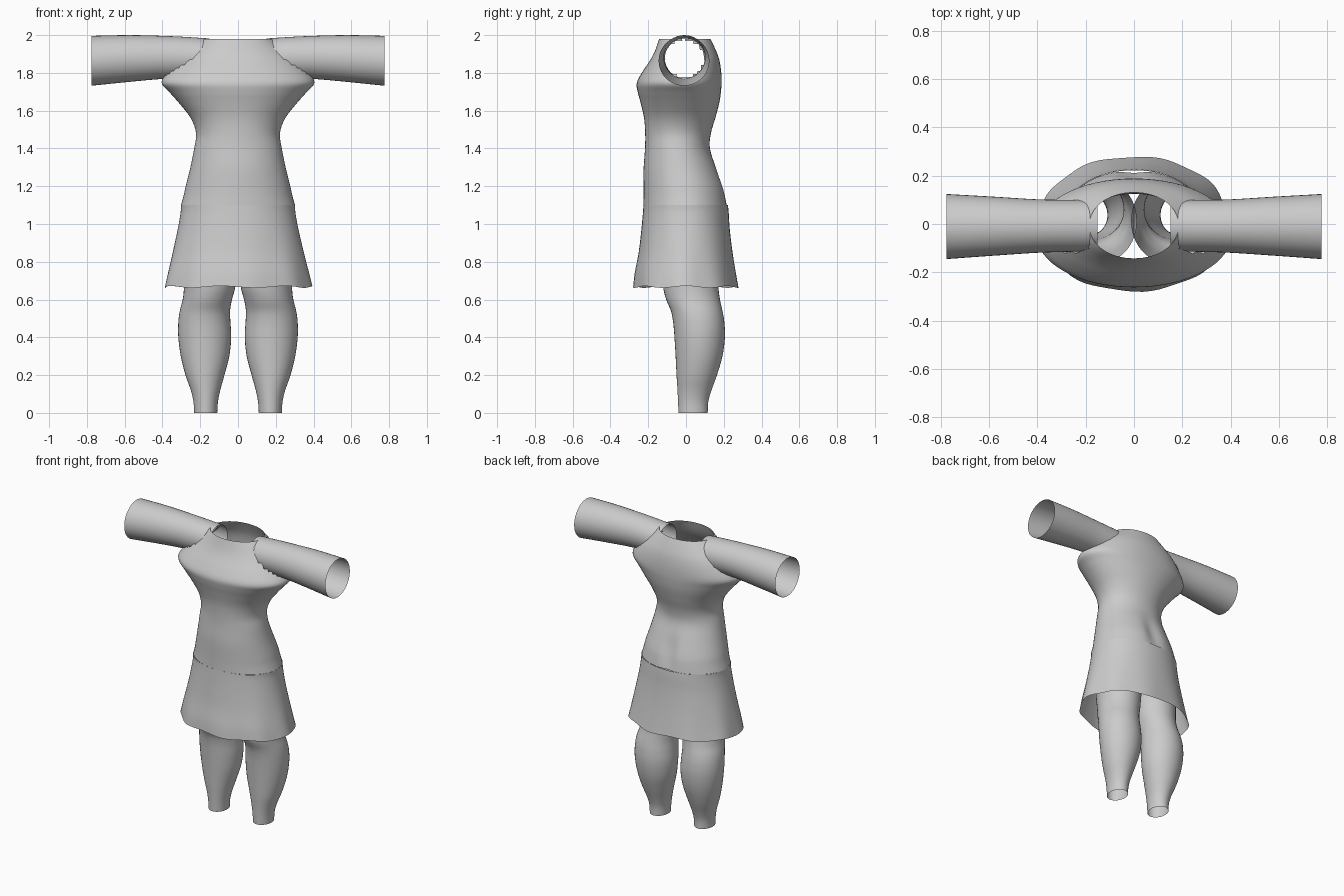
import bpy, bmesh, math

if "Cube" in bpy.data.objects:
    bpy.data.objects.remove(bpy.data.objects["Cube"])

cloth = bpy.data.materials.new("light grey")
cloth.diffuse_color = (0.6, 0.6, 0.6, 1)
cloth.use_nodes = True
cloth.node_tree.nodes["Principled BSDF"].inputs["Base Color"].default_value = cloth.diffuse_color


def resample(rows, steps):
    """Catmull-Rom interpolation between cross-section rows."""
    out = []
    for i in range(len(rows) - 1):
        p0, p1 = rows[max(i - 1, 0)], rows[i]
        p2, p3 = rows[i + 1], rows[min(i + 2, len(rows) - 1)]
        for k in range(steps):
            t = k / steps
            out.append([0.5 * (2 * b + (c - a) * t + (2 * a - 5 * b + 4 * c - d) * t * t
                               + (3 * b - a - 3 * c + d) * t ** 3)
                        for a, b, c, d in zip(p0, p1, p2, p3)])
    return out + [list(rows[-1])]


def loft(name, rows, place, sides=48, steps=4, power=2.0, cut=None):
    """Open tube through rows of (position, u min, u max, v min, v max)."""
    bm = bmesh.new()
    rings = []
    for t, u0, u1, v0, v1 in resample(rows, steps):
        ring = []
        for i in range(sides):
            a = 2 * math.pi * i / sides
            c, s = math.cos(a), math.sin(a)
            c = math.copysign(abs(c) ** (2 / power), c)
            s = math.copysign(abs(s) ** (2 / power), s)
            ring.append(bm.verts.new(place(t, (u0 + u1) / 2 + c * (u1 - u0) / 2,
                                           (v0 + v1) / 2 + s * (v1 - v0) / 2, a)))
        rings.append(ring)
    for lo, hi in zip(rings, rings[1:]):
        for i in range(sides):
            j = (i + 1) % sides
            bm.faces.new((lo[i], lo[j], hi[j], hi[i]))
    if cut:
        bmesh.ops.delete(bm, geom=[f for f in bm.faces if cut(f.calc_center_median())],
                         context='FACES')
    bmesh.ops.recalc_face_normals(bm, faces=bm.faces)
    for f in bm.faces:
        f.smooth = True
    me = bpy.data.meshes.new(name)
    bm.to_mesh(me)
    bm.free()
    me.materials.append(cloth)
    ob = bpy.data.objects.new(name, me)
    bpy.context.collection.objects.link(ob)
    return ob


def upright(z, x, y, a):
    return (x, y, z)


def torso_point(z, x, y, a):
    # shallow groove down the lower back
    if y > 0:
        y -= 0.022 * math.exp(-(x / 0.05) ** 2) * math.exp(-((z - 1.2) / 0.12) ** 2)
    return (x, y, z)


def armhole(c):
    return abs(c.x) > 0.15 and ((c.y + 0.01) / 0.105) ** 2 + ((c.z - 1.875) / 0.1) ** 2 < 1


# Bodice from hip band to neckline, with open armholes
body = [(1.10, .302, -.225, .222), (1.15, .288, -.224, .214), (1.20, .277, -.224, .202),
        (1.30, .252, -.224, .165), (1.40, .232, -.217, .128), (1.48, .222, -.216, .132),
        (1.56, .25, -.222, .155), (1.64, .312, -.24, .176), (1.70, .365, -.256, .185),
        (1.75, .405, -.26, .188), (1.81, .368, -.228, .186), (1.87, .312, -.188, .176),
        (1.92, .255, -.163, .158), (1.98, .185, -.142, .13)]
loft("bodice", [(z, -w, w, f, b) for z, w, f, b in body], torso_point, sides=64,
     power=2.05, cut=armhole)


# Flared skirt with a softly waved hem
def skirt_point(z, x, y, a):
    k = max(0, (1.1 - z) / 0.43) ** 2
    r = 1 + 0.012 * k * math.cos(9 * a + 0.6)
    return (x * r, y * r, z + 0.005 * k * math.cos(7 * a))


skirt = [(.667, .39, -.278, .278), (.74, .373, -.27, .265), (.85, .347, -.25, .247),
         (.97, .32, -.236, .232), (1.06, .304, -.228, .226), (1.10, .302, -.225, .222)]
loft("skirt", [(z, -w, w, f, b) for z, w, f, b in skirt], skirt_point, sides=72, power=2.1)

# Legs, running up under the skirt
leg = [(0, .11, .232, -.04, .115), (.06, .106, .236, -.042, .118), (.12, .094, .25, -.045, .135),
       (.20, .072, .278, -.05, .164), (.30, .046, .303, -.055, .193), (.40, .036, .316, -.061, .206),
       (.48, .04, .316, -.068, .203), (.54, .042, .308, -.08, .193), (.60, .032, .293, -.105, .18),
       (.67, .014, .286, -.122, .172), (.80, .0, .288, -.14, .175), (.98, -.012, .285, -.16, .185)]
# Sleeves, straight out to the sides
sleeve = [(.15, -.112, .1, 1.772, 1.982), (.27, -.115, .1, 1.771, 1.99),
          (.40, -.119, .102, 1.768, 1.996), (.58, -.131, .113, 1.752, 2.0),
          (.775, -.145, .124, 1.732, 1.996)]
for side, s in (("left", 1), ("right", -1)):
    loft(side + "_leg", leg, lambda z, x, y, a: (s * x, y, z), sides=40)
    loft(side + "_sleeve", sleeve, lambda x, y, z, a: (s * x, y, z), sides=40)
